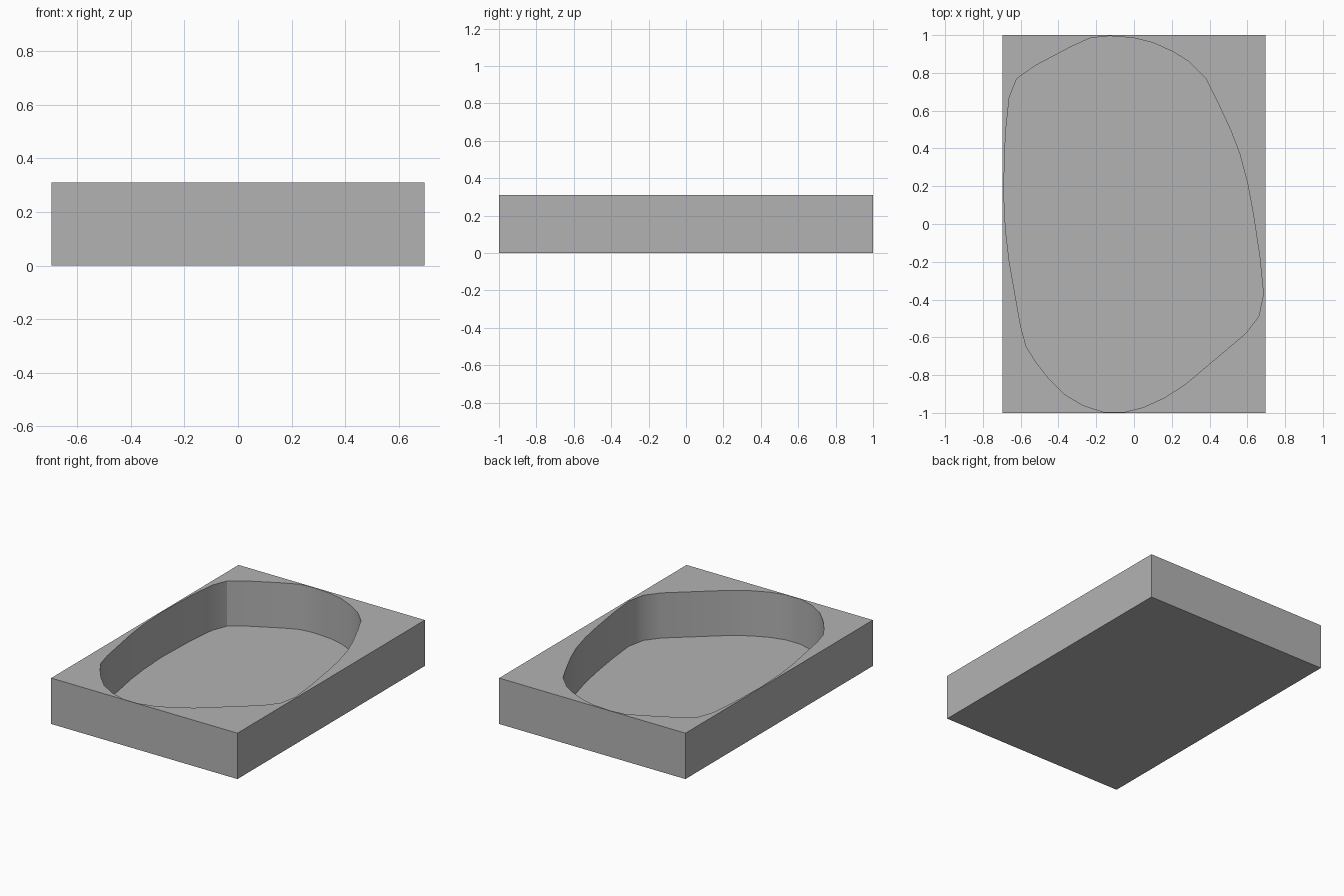
import bpy
import bmesh
from math import radians

cube = bpy.data.objects.get("Cube")
if cube:
    bpy.data.objects.remove(cube, do_unlink=True)

HALF_X, HALF_Y, HEIGHT, FLOOR = 0.696, 1.0, 0.31, 0.005

# Pocket outline, counter-clockwise from the back
OUTLINE = [
    (-.13, .995), (-.23, .985), (-.33, .94), (-.52, .84), (-.62, .77),
    (-.66, .67), (-.68, .48), (-.69, .18), (-.68, -.03), (-.66, -.2),
    (-.63, -.37), (-.6, -.54), (-.57, -.65), (-.52, -.73), (-.45, -.82),
    (-.37, -.9), (-.27, -.96), (-.16, -.995), (-.05, -.995), (.05, -.97),
    (.16, -.92), (.27, -.85), (.59, -.58), (.66, -.49), (.685, -.37),
    (.665, -.17), (.63, .06), (.6, .22), (.56, .37), (.51, .5),
    (.44, .65), (.38, .77), (.29, .86), (.21, .91), (.1, .96), (0, .985),
]


def make_material(name, color):
    material = bpy.data.materials.new(name)
    material.use_nodes = True
    material.diffuse_color = color
    material.node_tree.nodes["Principled BSDF"].inputs["Base Color"].default_value = color
    return material


def make_prism(name, outline, bottom, top):
    """Extrude a closed outline straight up from bottom to top."""
    bm = bmesh.new()
    base = bm.faces.new([bm.verts.new((x, y, bottom)) for x, y in outline])
    extruded = bmesh.ops.extrude_face_region(bm, geom=[base], use_keep_orig=True)
    raised = [g for g in extruded["geom"] if isinstance(g, bmesh.types.BMVert)]
    bmesh.ops.translate(bm, verts=raised, vec=(0, 0, top - bottom))
    bmesh.ops.recalc_face_normals(bm, faces=bm.faces)
    mesh = bpy.data.meshes.new(name)
    bm.to_mesh(mesh)
    bm.free()
    obj = bpy.data.objects.new(name, mesh)
    bpy.context.collection.objects.link(obj)
    return obj


# Rectangular tray block
corners = [(-HALF_X, -HALF_Y), (HALF_X, -HALF_Y), (HALF_X, HALF_Y), (-HALF_X, HALF_Y)]
tray = make_prism("tray_block", corners, 0, HEIGHT)
tray.data.materials.append(make_material("plain grey", (0.45, 0.45, 0.45, 1)))

# Deep pocket, leaving only a thin floor
cutter = make_prism("pocket_cutter", OUTLINE, FLOOR, HEIGHT + 0.1)
cutter.hide_render = True
cut = tray.modifiers.new("pocket", 'BOOLEAN')
cut.operation = 'DIFFERENCE'
cut.solver = 'EXACT'
cut.object = cutter

# Apply the cut, then smooth the curved wall while keeping the rim sharp
bpy.ops.object.select_all(action='DESELECT')
tray.select_set(True)
bpy.context.view_layer.objects.active = tray
bpy.ops.object.modifier_apply(modifier=cut.name)
bpy.data.objects.remove(cutter, do_unlink=True)
bpy.ops.object.shade_smooth_by_angle(angle=radians(30))
